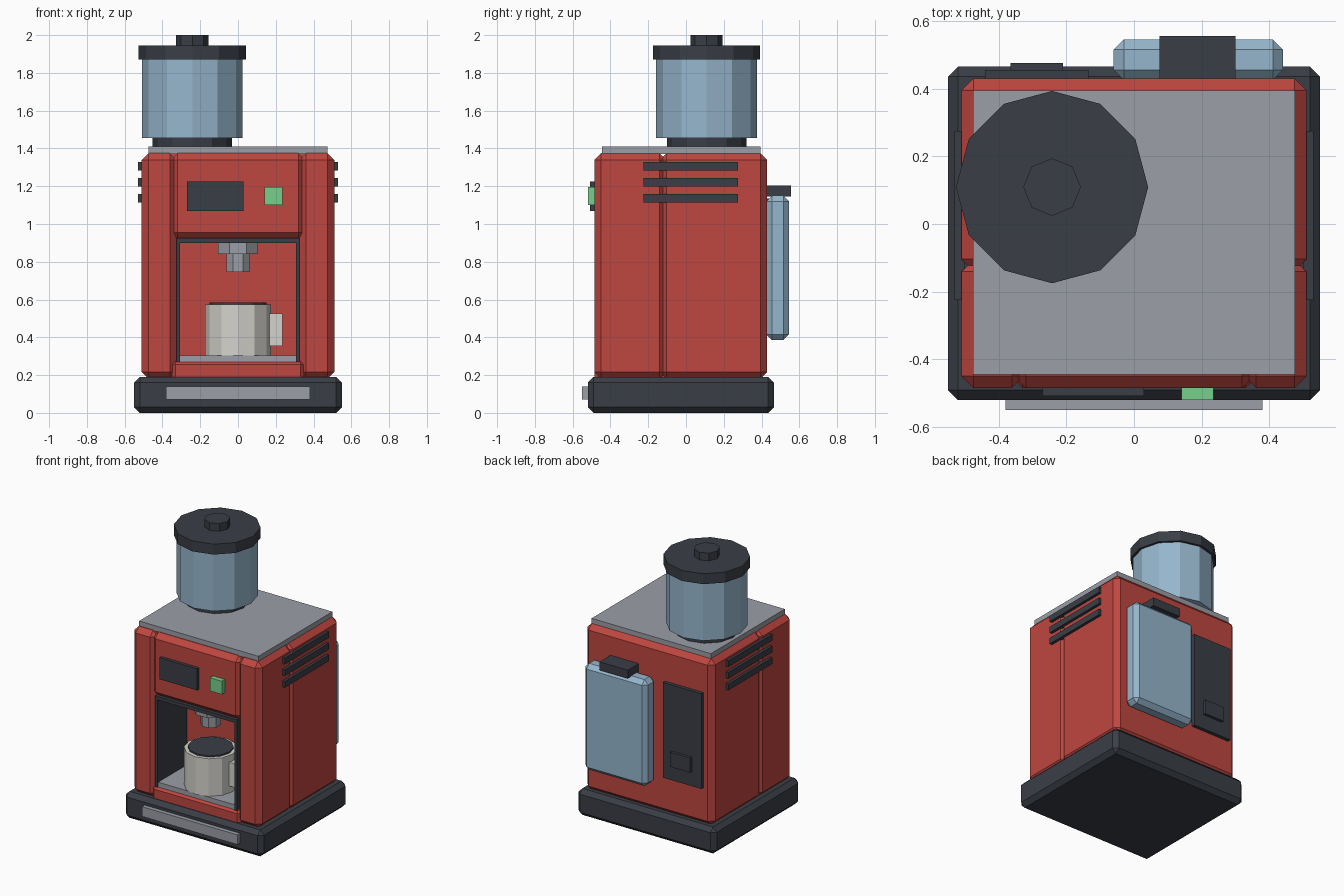
import bpy
import bmesh
from math import pi

cube = bpy.data.objects.get("Cube")
if cube:
    bpy.data.objects.remove(cube, do_unlink=True)


def material(name, rgb):
    mat = bpy.data.materials.new(name)
    mat.use_nodes = True
    mat.diffuse_color = (*rgb, 1)
    mat.node_tree.nodes["Principled BSDF"].inputs["Base Color"].default_value = (*rgb, 1)
    return mat


RED = material("red enamel", (0.52, 0.061, 0.05))
DARK = material("dark plastic", (0.042, 0.048, 0.06))
STEEL = material("brushed steel", (0.328, 0.342, 0.381))
GLASS = material("blue glass", (0.305, 0.468, 0.61))
GREEN = material("green button", (0.188, 0.62, 0.26))
CREAM = material("cream ceramic", (0.66, 0.65, 0.6))


def finish(name, bm, mat):
    mesh = bpy.data.meshes.new(name)
    bm.to_mesh(mesh)
    bm.free()
    mesh.materials.append(mat)
    obj = bpy.data.objects.new(name, mesh)
    bpy.context.collection.objects.link(obj)
    return obj


def box(name, mat, x, y, z, bevel=0):
    """Box from (min, max) ranges, with optional chamfered edges."""
    bm = bmesh.new()
    bmesh.ops.create_cube(bm, size=1)
    for v in bm.verts:
        v.co = [r[0] if c < 0 else r[1] for c, r in zip(v.co, (x, y, z))]
    if bevel:
        bmesh.ops.bevel(bm, geom=bm.edges[:], offset=bevel, segments=1,
                        affect='EDGES', profile=0.5)
    return finish(name, bm, mat)


def pair(name, mat, x, y, z, bevel=0):
    """The same box on both sides."""
    box("left_" + name, mat, x, y, z, bevel)
    box("right_" + name, mat, (-x[1], -x[0]), y, z, bevel)


def drum(name, mat, x, y, z, radius, sides=12, turn=0):
    """Upright faceted cylinder between two heights."""
    bm = bmesh.new()
    bmesh.ops.create_cone(bm, cap_ends=True, segments=sides, radius1=radius,
                          radius2=radius, depth=z[1] - z[0])
    obj = finish(name, bm, mat)
    obj.location = (x, y, sum(z) / 2)
    obj.rotation_euler.z = turn
    return obj


# Base and drip tray front
box("base", DARK, (-.55, .55), (-.52, .465), (0, .19), .03)
box("drip_tray_front", STEEL, (-.38, .38), (-.55, -.5), (.07, .14))

# Body: rear block, front pillars, header and sill, overlapping into V grooves
BEVEL = .036
box("rear_body", RED, (-.51, .51), (-.14, .43), (.18, 1.375), BEVEL)
pair("pillar", RED, (.325, .51), (-.485, -.105), (.18, 1.375), BEVEL)
box("header", RED, (-.355, .355), (-.485, -.105), (.92, 1.375), BEVEL)
box("sill", RED, (-.35, .35), (-.485, -.12), (.17, .275), .02)
box("top_plate", STEEL, (-.475, .475), (-.445, .395), (1.37, 1.41))

# Brewing bay lining and tray
pair("bay_lining", DARK, (.307, .326), (-.478, -.138), (.27, .92))
box("bay_ceiling", DARK, (-.326, .326), (-.478, -.138), (.9, .925))
box("cup_tray", STEEL, (-.306, .306), (-.47, -.138), (.26, .305))

# Nozzle
BREW_Y = -.31
drum("nozzle_collar", STEEL, 0, BREW_Y, (.84, .905), .115, 8, pi / 8)
drum("nozzle_spout", STEEL, 0, BREW_Y, (.745, .845), .067, 8, pi / 8)

# Cup
drum("cup", CREAM, 0, BREW_Y, (.305, .575), .175)
drum("coffee", DARK, 0, BREW_Y, (.57, .585), .15)
box("cup_handle", CREAM, (.16, .235), (BREW_Y - .03, BREW_Y + .03), (.355, .525))

# Controls
box("screen", DARK, (-.27, .03), (-.508, -.48), (1.07, 1.225))
box("button", GREEN, (.14, .235), (-.52, -.48), (1.1, 1.195))

# Side vents
for i in range(3):
    z = 1.305 - i * .084
    pair("vent_%d" % (i + 1), DARK, (.5, .53), (-.225, .275), (z - .022, z + .022))

# Bean hopper
HX, HY = -.242, .109
drum("hopper_neck", DARK, HX, HY, (1.405, 1.46), .21)
drum("hopper", GLASS, HX, HY, (1.455, 1.875), .267)
drum("hopper_lid", DARK, HX, HY, (1.87, 1.945), .284)
drum("lid_knob", DARK, HX, HY, (1.94, 2), .085, 8)

# Water tank and rear service panel
box("water_tank", GLASS, (-.06, .44), (.425, .545), (.385, 1.15), .03)
box("tank_cap", DARK, (.075, .3), (.43, .555), (1.145, 1.205))
box("service_panel", DARK, (-.44, -.135), (.42, .455), (.45, 1.135))
box("panel_latch", DARK, (-.365, -.21), (.45, .475), (.555, .66))
